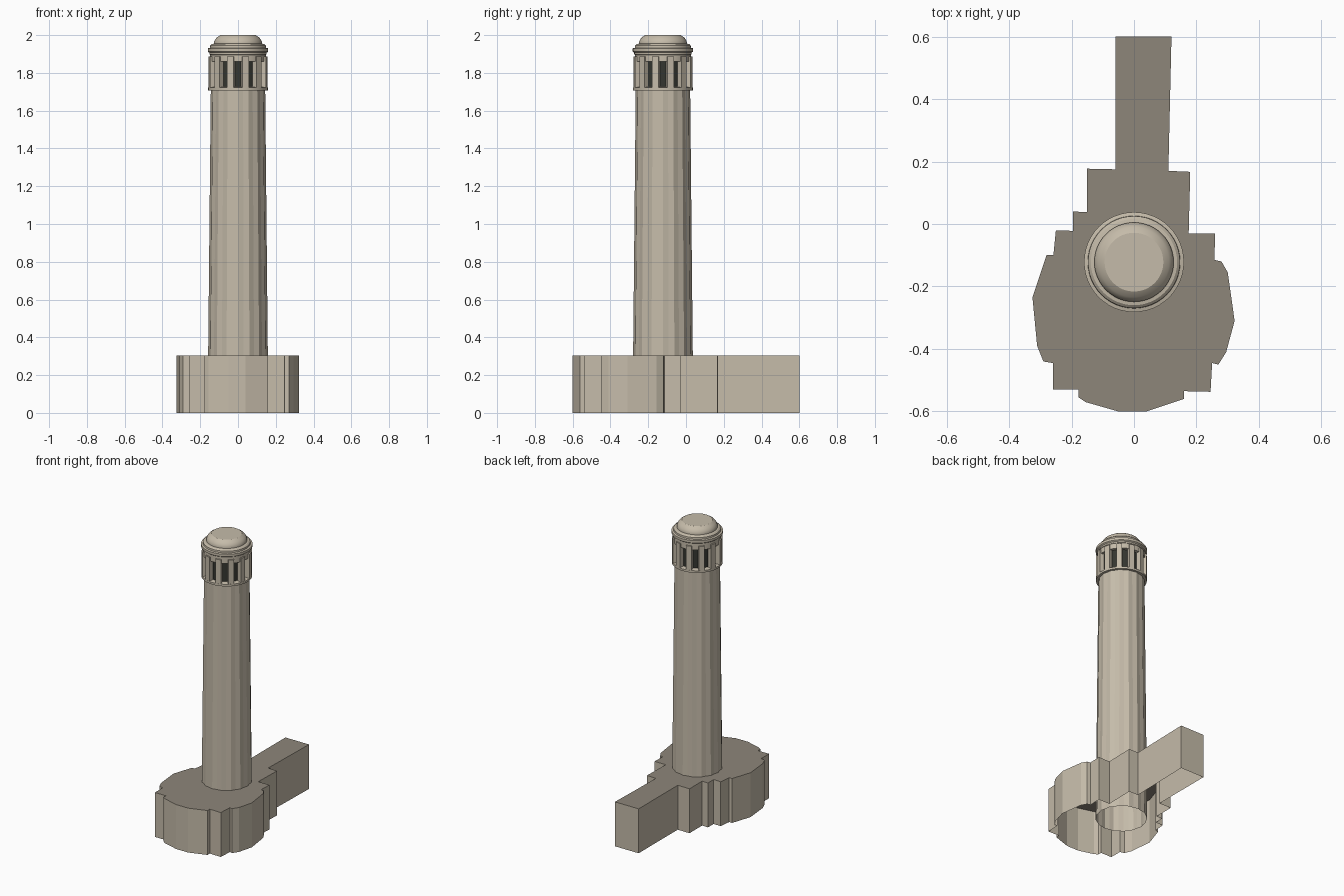
import bpy, bmesh, math

if "Cube" in bpy.data.objects:
    bpy.data.objects.remove(bpy.data.objects["Cube"])

CY = -0.122  # tower axis lies on x = 0, y = CY


def material(name, rgb):
    m = bpy.data.materials.new(name)
    m.diffuse_color = (*rgb, 1)
    m.use_nodes = True
    m.node_tree.nodes["Principled BSDF"].inputs["Base Color"].default_value = m.diffuse_color
    return m


STONE = material("light_stone", (0.56, 0.50, 0.40))
ROOF = material("grey_brown_roof", (0.27, 0.24, 0.195))
DARK = material("dark_opening", (0.035, 0.037, 0.03))


def make(name, bm, mats, smooth=False):
    mesh = bpy.data.meshes.new(name)
    bm.normal_update()
    bm.to_mesh(mesh)
    bm.free()
    for m in mats:
        mesh.materials.append(m)
    ob = bpy.data.objects.new(name, mesh)
    bpy.context.collection.objects.link(ob)
    if smooth:
        bpy.ops.object.select_all(action='DESELECT')
        ob.select_set(True)
        bpy.context.view_layer.objects.active = ob
        bpy.ops.object.shade_smooth_by_angle(angle=math.radians(25))
    return ob


def loft(bm, rings, cap_top=False):
    """Skin a stack of counter-clockwise closed rings from bottom to top."""
    rows = [[bm.verts.new(p) for p in r] for r in rings]
    n = len(rows[0])
    for a, b in zip(rows, rows[1:]):
        for i in range(n):
            j = (i + 1) % n
            bm.faces.new((a[i], a[j], b[j], b[i]))
    if cap_top:
        bm.faces.new(rows[-1])


def circle(r, z, n=48):
    return [(r * math.cos(2 * math.pi * i / n),
             CY + r * math.sin(2 * math.pi * i / n), z) for i in range(n)]


def lathe(name, profile, mat, cap_top=False):
    bm = bmesh.new()
    loft(bm, [circle(r, z) for r, z in profile], cap_top)
    return make(name, bm, [mat], smooth=True)


# Base building: stepped outline, open underneath, darker flat roof
outline = [(-.06, .60), (.12, .60), (.11, .17), (.18, .167), (.175, -.03), (.26, -.03),
           (.257, -.115), (.28, -.12), (.30, -.155), (.322, -.31), (.295, -.41),
           (.27, -.45), (.25, -.445), (.245, -.537), (.16, -.535), (.16, -.56),
           (.04, -.60), (-.05, -.60), (-.155, -.57), (-.177, -.555), (-.177, -.53),
           (-.26, -.53), (-.26, -.445), (-.29, -.44), (-.31, -.39), (-.325, -.235),
           (-.28, -.10), (-.258, -.10), (-.25, -.02), (-.195, -.022), (-.195, .04),
           (-.15, .038), (-.15, .177), (-.06, .175)]
outline.reverse()
bm = bmesh.new()
loft(bm, [[(x, y, z) for x, y in outline] for z in (0, .305)], cap_top=True)
bm.normal_update()
for f in bm.faces:
    f.material_index = 1 if f.normal.z > .5 else 0
make("base_building", bm, [STONE, ROOF])


# Fluted tapering shaft, running down through the base
def fluted(r, z, n=32):
    pts = []
    for i in range(n):
        a = 2 * math.pi * i / n
        k = r * (1 if i % 2 == 0 else .968)
        pts.append((k * math.cos(a), CY + k * math.sin(a), z))
    return pts


bm = bmesh.new()
loft(bm, [fluted(.161, 0), fluted(.144, 1.715)])
make("fluted_shaft", bm, [STONE])

# Crown: sill ring, dark core, pillars and lintel
lathe("crown_sill", [(.135, 1.708), (.158, 1.708), (.158, 1.722), (.12, 1.728)], STONE)
lathe("crown_dark_core", [(.128, 1.72), (.128, 1.87)], DARK)
lathe("crown_lintel", [(.12, 1.86), (.149, 1.86), (.149, 1.90)], STONE)

bm = bmesh.new()
for k in range(12):
    a = math.radians(15 + 30 * k)
    c, s = math.cos(a), math.sin(a)
    box = [(.125, -.018), (.157, -.018), (.157, .018), (.125, .018)]
    loft(bm, [[(u * c - v * s, CY + u * s + v * c, z) for u, v in box]
              for z in (1.722, 1.888)], cap_top=True)
make("crown_pillars", bm, [STONE])

# Cornice and stepped dome
lathe("cornice", [(.14, 1.893), (.152, 1.897), (.152, 1.907), (.16, 1.913), (.16, 1.93),
                  (.148, 1.933), (.147, 1.945), (.138, 1.953), (.125, 1.955)], STONE)
lathe("stepped_dome", [(.127, 1.95), (.127, 1.962), (.122, 1.975), (.112, 1.988),
                       (.094, 2.0)], STONE, cap_top=True)
